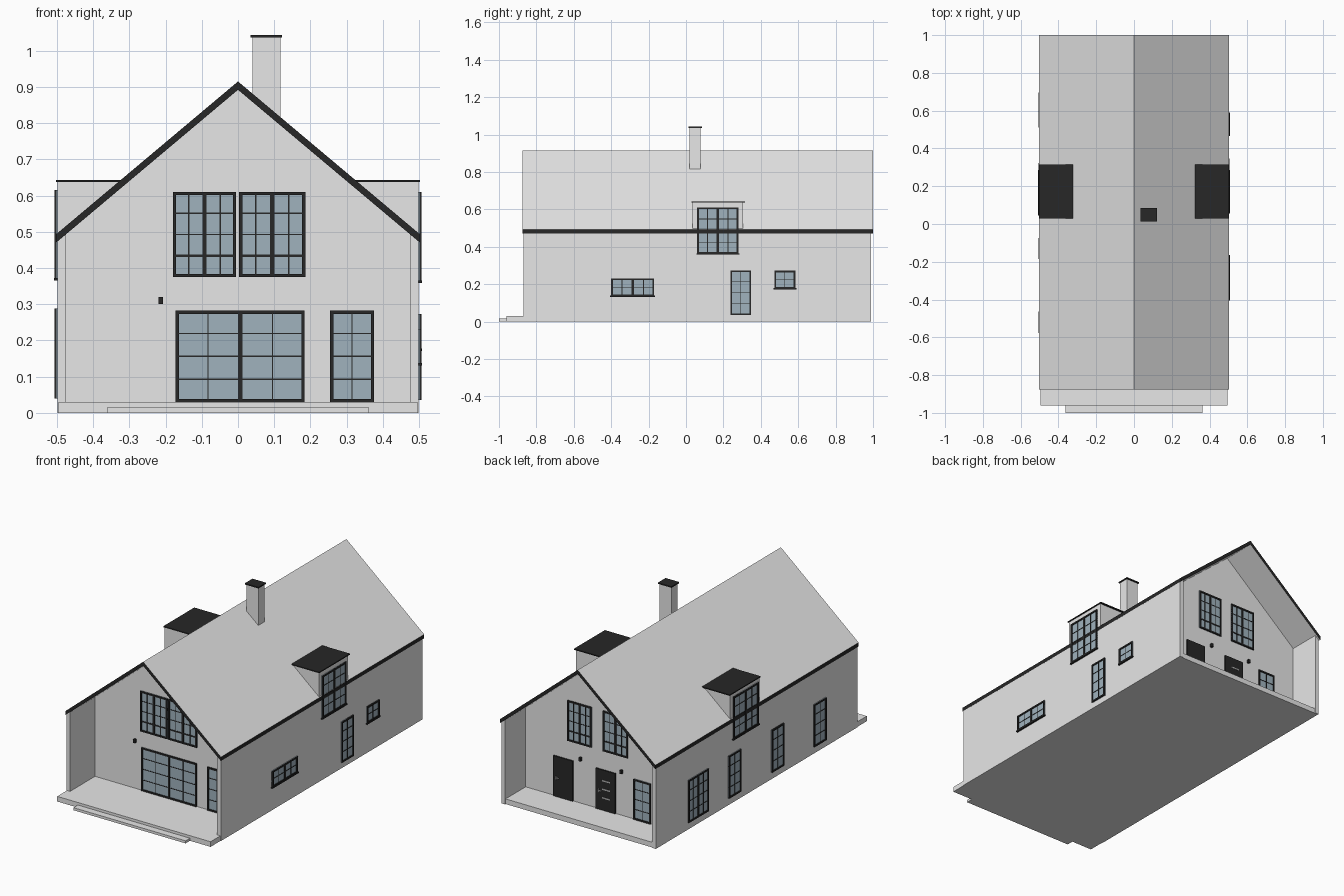
import bpy
import bmesh

if "Cube" in bpy.data.objects:
    bpy.data.objects.remove(bpy.data.objects["Cube"], do_unlink=True)


def material(name, rgb):
    m = bpy.data.materials.new(name)
    m.use_nodes = True
    m.diffuse_color = (*rgb, 1)
    m.node_tree.nodes["Principled BSDF"].inputs["Base Color"].default_value = (*rgb, 1)
    return m


LIGHT = material("light plaster", (0.8, 0.8, 0.8))
DARK = material("black trim", (0.02, 0.02, 0.02))
GLASS = material("blue grey glass", (0.353, 0.45, 0.515))
STEEL = material("steel", (0.45, 0.45, 0.45))

RIDGE, SLOPE = 0.915, 0.84
FRONT, BACK, SIDE = -0.64, 0.8, 0.498


def finish(name, bm, mats):
    bmesh.ops.recalc_face_normals(bm, faces=bm.faces)
    mesh = bpy.data.meshes.new(name)
    bm.to_mesh(mesh)
    bm.free()
    for m in mats:
        mesh.materials.append(m)
    ob = bpy.data.objects.new(name, mesh)
    bpy.context.collection.objects.link(ob)
    return ob


def add_box(bm, lo, hi, index=0):
    verts = bmesh.ops.create_cube(bm, size=1)["verts"]
    for v in verts:
        for i in range(3):
            v.co[i] = max(lo[i], hi[i]) if v.co[i] > 0 else min(lo[i], hi[i])
    for f in {f for v in verts for f in v.link_faces}:
        f.material_index = index


def box(name, lo, hi, mat):
    bm = bmesh.new()
    add_box(bm, lo, hi)
    return finish(name, bm, [mat])


def extrude_y(name, profile, y0, y1, mats):
    """Extrude an x-z outline along y."""
    bm = bmesh.new()
    face = bm.faces.new([bm.verts.new((x, y0, z)) for x, z in profile])
    new = bmesh.ops.extrude_face_region(bm, geom=[face])["geom"]
    bmesh.ops.translate(bm, vec=(0, y1 - y0, 0),
                        verts=[g for g in new if isinstance(g, bmesh.types.BMVert)])
    return finish(name, bm, mats)


def on_wall(wall, u, z, d):
    """Point at u along a wall, height z, distance d out of it."""
    return {"front": (u, FRONT - d, z), "back": (u, BACK + d, z),
            "left": (SIDE + d, u, z), "right": (-SIDE - d, u, z)}[wall]


def wall_box(bm, wall, u0, u1, z0, z1, d, index):
    add_box(bm, on_wall(wall, u0, z0, -0.002), on_wall(wall, u1, z1, d), index)


def window(name, wall, u0, u1, z0, z1, cols, rows, posts=0, rail=0, sill=False):
    """Glazed window: cols and rows of panes, thick posts, optional thick rail."""
    bm = bmesh.new()
    w, t = 0.009, 0.0018
    wall_box(bm, wall, u0, u1, z0, z1, 0.003, 0)
    for a in (u0, u1 - w):
        wall_box(bm, wall, a, a + w, z0, z1, 0.008, 1)
    for a in (z0, z1 - w):
        wall_box(bm, wall, u0, u1, a, a + w, 0.008, 1)
    for i in range(1, cols):
        u = u0 + (u1 - u0) * i / cols
        thick = posts and i % (cols // (posts + 1)) == 0
        h = 0.006 if thick else t
        wall_box(bm, wall, u - h, u + h, z0, z1, 0.007 if thick else 0.005, 1)
    for i in range(1, rows):
        z = z0 + (z1 - z0) * i / rows
        h = 0.004 if i == rail else t
        wall_box(bm, wall, u0, u1, z - h, z + h, 0.005, 1)
    if sill:
        wall_box(bm, wall, u0 - 0.005, u1 + 0.005, z0 - 0.004, z0 + 0.003, 0.01, 1)
    finish(name, bm, [GLASS, DARK])


# Floor slab, front step and recessed body
box("floor_slab", (-0.495, -0.96, 0), (0.495, 0.985, 0.03), LIGHT)
box("front_step", (-0.362, -1.0, 0), (0.362, -0.955, 0.015), LIGHT)
top = RIDGE - 0.012
eave = top - SLOPE * 0.49
extrude_y("house_body", [(-0.49, 0.02), (0.49, 0.02), (0.49, eave), (0, top), (-0.49, eave)],
          FRONT, BACK, [LIGHT])

# Side walls run past the body to shelter both porches
for side, s in (("left", 1), ("right", -1)):
    extrude_y(side + "_wall", [(s * 0.475, 0), (s * SIDE, 0), (s * SIDE, top - SLOPE * SIDE),
                               (s * 0.475, top - SLOPE * 0.475)], -0.87, 0.99, [LIGHT])

# Roof slab with dark verge and eave edges
e, thick = 0.502, 0.023
roof = extrude_y("roof", [(-e, RIDGE - SLOPE * e), (0, RIDGE), (e, RIDGE - SLOPE * e),
                          (e, RIDGE - SLOPE * e - thick), (0, RIDGE - thick),
                          (-e, RIDGE - SLOPE * e - thick)], -0.875, 1.0, [LIGHT, DARK])
for p in roof.data.polygons:
    p.material_index = 1 if abs(p.normal.z) < 0.1 else 0

# Dormers
for side, s in (("left", 1), ("right", -1)):
    extrude_y(side + "_dormer", [(s * SIDE, 0.48), (s * SIDE, 0.637), (s * 0.32, 0.637)],
              0.035, 0.305, [LIGHT])
    box(side + "_dormer_roof", (s * 0.322, 0.03, 0.637), (s * 0.503, 0.315, 0.643), DARK)

# Chimney
box("chimney", (0.04, 0.02, 0.78), (0.117, 0.078, 1.036), LIGHT)
box("chimney_cap", (0.034, 0.014, 1.036), (0.122, 0.085, 1.043), DARK)

# Front glazing
window("front_upper_window_right", "front", -0.18, -0.005, 0.375, 0.61, 4, 4, 1, 1)
window("front_upper_window_left", "front", 0.003, 0.186, 0.375, 0.61, 4, 4, 1, 1)
window("front_patio_window", "front", -0.172, 0.184, 0.03, 0.282, 4, 4, 1)
window("front_side_window", "front", 0.254, 0.376, 0.03, 0.282, 2, 4)

# Back glazing
window("back_upper_window_left", "back", 0.047, 0.202, 0.375, 0.61, 4, 4, 1, 1)
window("back_upper_window_right", "back", -0.187, -0.027, 0.375, 0.61, 4, 4, 1, 1)
window("back_side_window", "back", -0.335, -0.225, 0.03, 0.265, 2, 4)

# Left wall windows
window("left_dormer_window", "left", 0.06, 0.28, 0.362, 0.61, 4, 4, 1, 0, True)
window("left_wide_window", "left", -0.4, -0.17, 0.135, 0.23, 4, 2, 1, 0, True)
window("left_tall_window", "left", 0.238, 0.348, 0.035, 0.273, 2, 4)
window("left_small_window", "left", 0.472, 0.585, 0.175, 0.272, 2, 2, 0, 0, True)

# Right wall windows
window("right_dormer_window", "right", 0.05, 0.28, 0.37, 0.616, 4, 4, 1, 0, True)
window("right_wide_window", "right", 0.51, 0.695, 0.04, 0.288, 4, 4, 1)
for i, y in enumerate((0.266, -0.13, -0.52)):
    window(f"right_tall_window_{i + 1}", "right", y - 0.056, y + 0.056, 0.04, 0.288, 2, 4)

# Back doors with handles, one with slim inset bars
for name, u, bars in (("left", 0.229, 0), ("right", -0.045, 3)):
    bm = bmesh.new()
    wall_box(bm, "back", u - 0.063, u + 0.063, 0.03, 0.265, 0.008, 0)
    wall_box(bm, "back", u + 0.041, u + 0.046, 0.13, 0.15, 0.014, 1)
    wall_box(bm, "back", u + 0.025, u + 0.046, 0.138, 0.143, 0.016, 1)
    for i in range(bars):
        z = 0.1 + i * 0.05
        wall_box(bm, "back", u - 0.03, u + 0.02, z, z + 0.008, 0.01, 1)
    finish(f"back_door_{name}", bm, [DARK, STEEL])

# Wall lamps
for name, wall, u, z in (("front_lamp", "front", -0.213, 0.31),
                         ("back_lamp_left", "back", 0.117, 0.29),
                         ("back_lamp_right", "back", -0.148, 0.287)):
    bm = bmesh.new()
    wall_box(bm, wall, u - 0.006, u + 0.006, z - 0.01, z + 0.01, 0.015, 0)
    finish(name, bm, [DARK])
